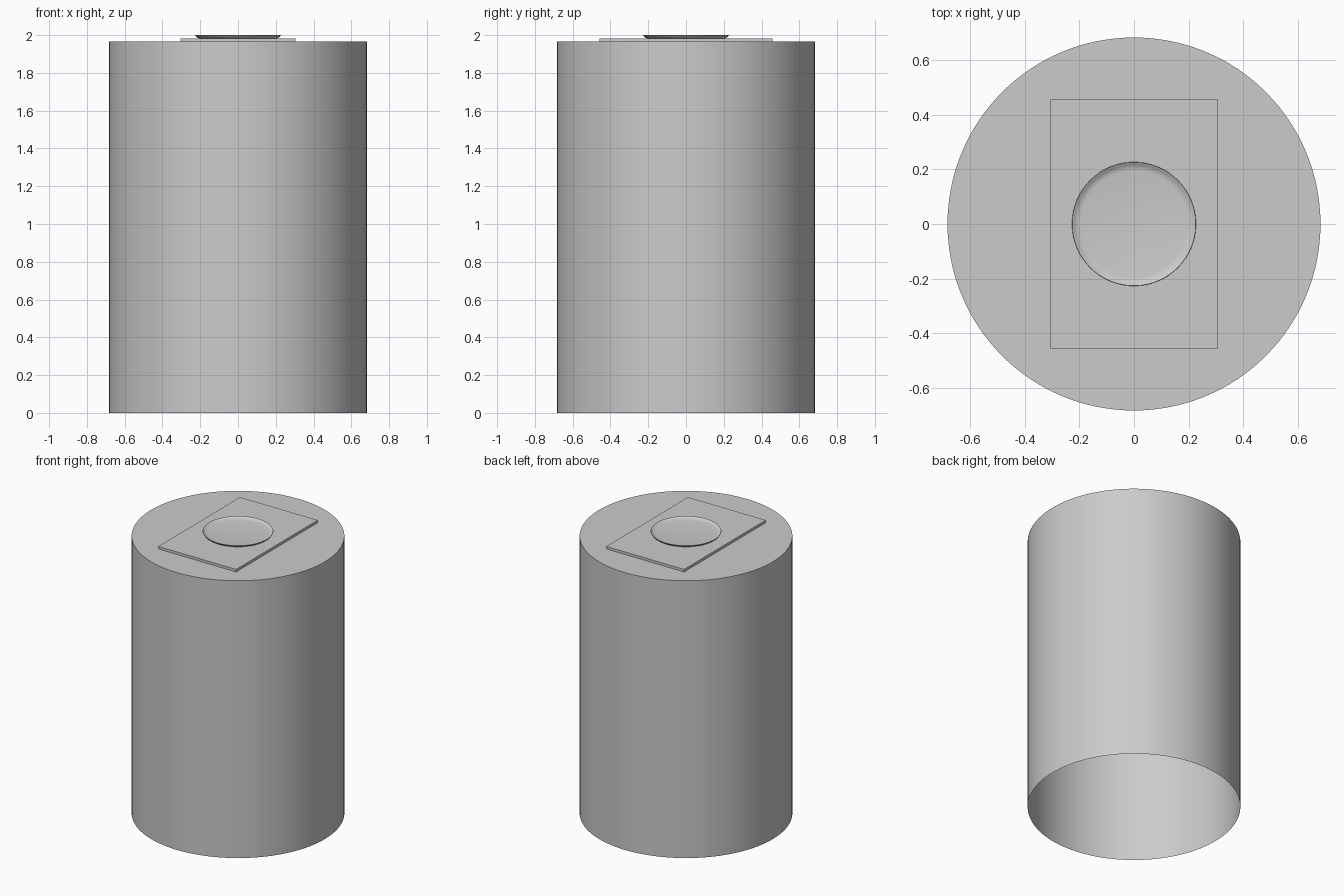
import bpy, bmesh, math

if "Cube" in bpy.data.objects:
    bpy.data.objects.remove(bpy.data.objects["Cube"])

TOP = 1.965      # drum top height
MAT_TOP = 1.983  # mat top height


def lathe(name, profile, n, angle):
    """Revolve (radius, z) points around z; radius 0 closes at a pole."""
    bm = bmesh.new()
    rings = []
    for r, z in profile:
        if r == 0:
            rings.append([bm.verts.new((0, 0, z))] * n)
        else:
            rings.append([bm.verts.new((r * math.cos(2 * math.pi * i / n),
                                        r * math.sin(2 * math.pi * i / n), z)) for i in range(n)])
    for a, b in zip(rings, rings[1:]):
        for i in range(n):
            j = (i + 1) % n
            bm.faces.new(list(dict.fromkeys((a[i], a[j], b[j], b[i]))))
    mesh = bpy.data.meshes.new(name)
    bm.to_mesh(mesh)
    bm.free()
    ob = bpy.data.objects.new(name, mesh)
    bpy.context.collection.objects.link(ob)
    bpy.ops.object.select_all(action='DESELECT')
    ob.select_set(True)
    bpy.context.view_layer.objects.active = ob
    bpy.ops.object.shade_smooth_by_angle(angle=math.radians(angle))
    return ob


# Drum: wall and flat top, open underneath
lathe("table_drum", [(0.683, 0), (0.683, TOP), (0, TOP)], 128, 30)

# Thin rectangular mat
bpy.ops.mesh.primitive_cube_add(size=1, location=(0, 0, (TOP + MAT_TOP) / 2))
mat = bpy.context.object
mat.name = "place_mat"
mat.scale = (0.61, 0.914, MAT_TOP - TOP)

# Shallow plate with a flared lip and dished top
lathe("plate", [(0, MAT_TOP), (0.205, MAT_TOP), (0.216, 1.987), (0.223, 1.993),
                (0.227, 1.999), (0.226, 2.0), (0.223, 1.999), (0.217, 1.994),
                (0.207, 1.989), (0.195, 1.987), (0, 1.9865)], 96, 40)
